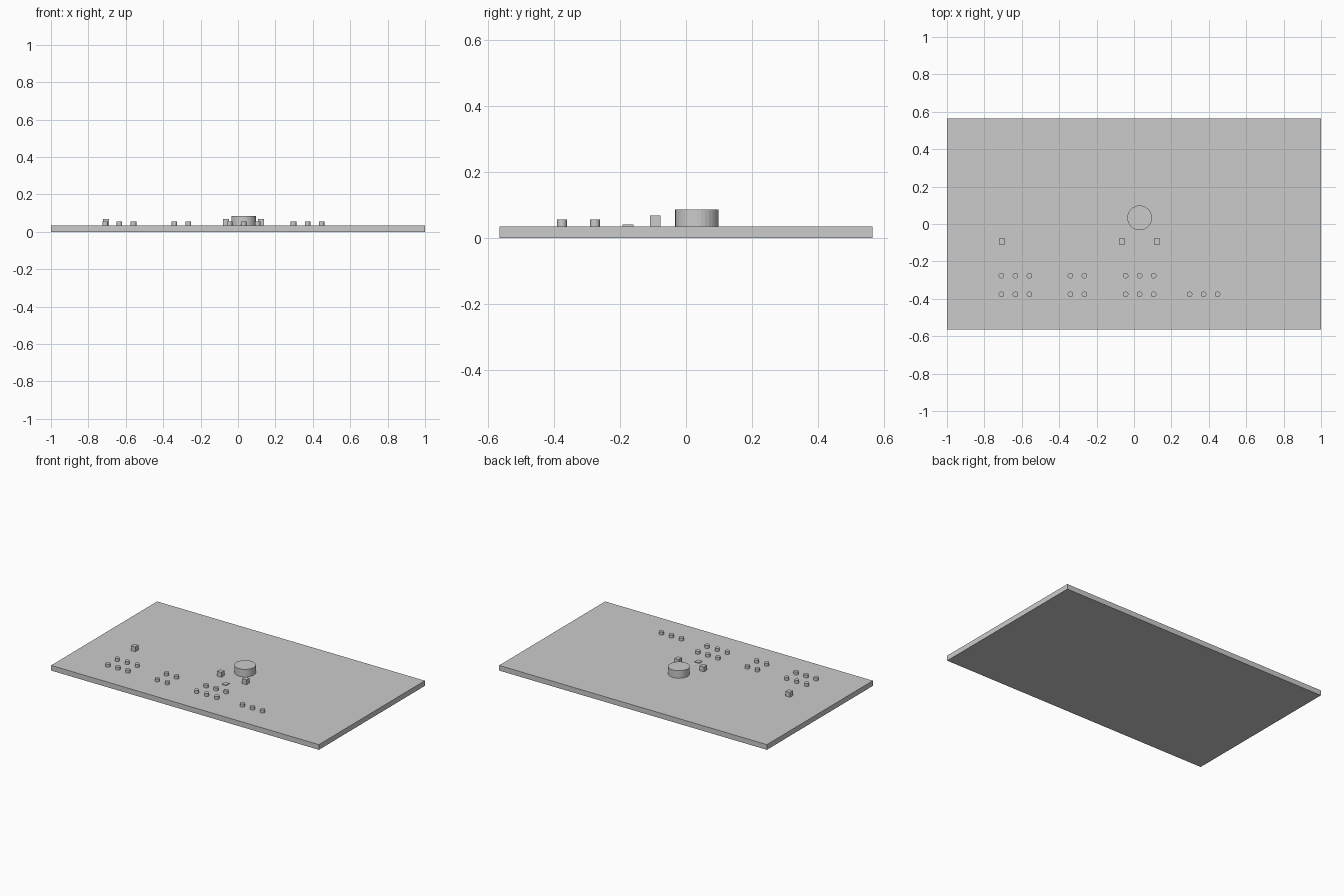
import bpy

cube = bpy.data.objects.get("Cube")
if cube:
    bpy.data.objects.remove(cube, do_unlink=True)

PANEL_TOP = 0.035


def box(name, x, y, z, width, depth, height):
    """Box whose underside rests at z."""
    bpy.ops.mesh.primitive_cube_add(size=1, location=(x, y, z + height / 2))
    obj = bpy.context.object
    obj.name = name
    obj.scale = (width, depth, height)
    bpy.ops.object.transform_apply(location=False, rotation=False, scale=True)
    return obj


def disc(name, x, y, radius, height):
    """Flat-faceted cylinder standing on the panel."""
    bpy.ops.mesh.primitive_cylinder_add(
        vertices=32, radius=radius, depth=height,
        location=(x, y, PANEL_TOP + height / 2))
    obj = bpy.context.object
    obj.name = name
    return obj


# Base plate
box("panel", 0, 0, 0, 2, 1.13, PANEL_TOP)

# Large rotary knob and the low indicator in front of it
disc("knob", 0.03, 0.033, 0.066, 0.051)
box("indicator", 0.03, -0.176, PANEL_TOP, 0.033, 0.033, 0.005)

# Square switches
for i, x in enumerate((-0.707, -0.064, 0.124), 1):
    box(f"switch_{i}", x, -0.093, PANEL_TOP, 0.032, 0.032, 0.033)

# Round buttons in groups: first x, columns, rows
SPACING = 0.075
ROWS = (-0.376, -0.276)
GROUPS = {
    "left": (-0.709, 3, 2),
    "middle": (-0.34, 2, 2),
    "centre": (-0.045, 3, 2),
    "right": (0.297, 3, 1),
}
for group, (start, columns, rows) in GROUPS.items():
    for row in range(rows):
        for col in range(columns):
            disc(f"{group}_button_{row + 1}_{col + 1}",
                 start + col * SPACING, ROWS[row], 0.015, 0.02)
